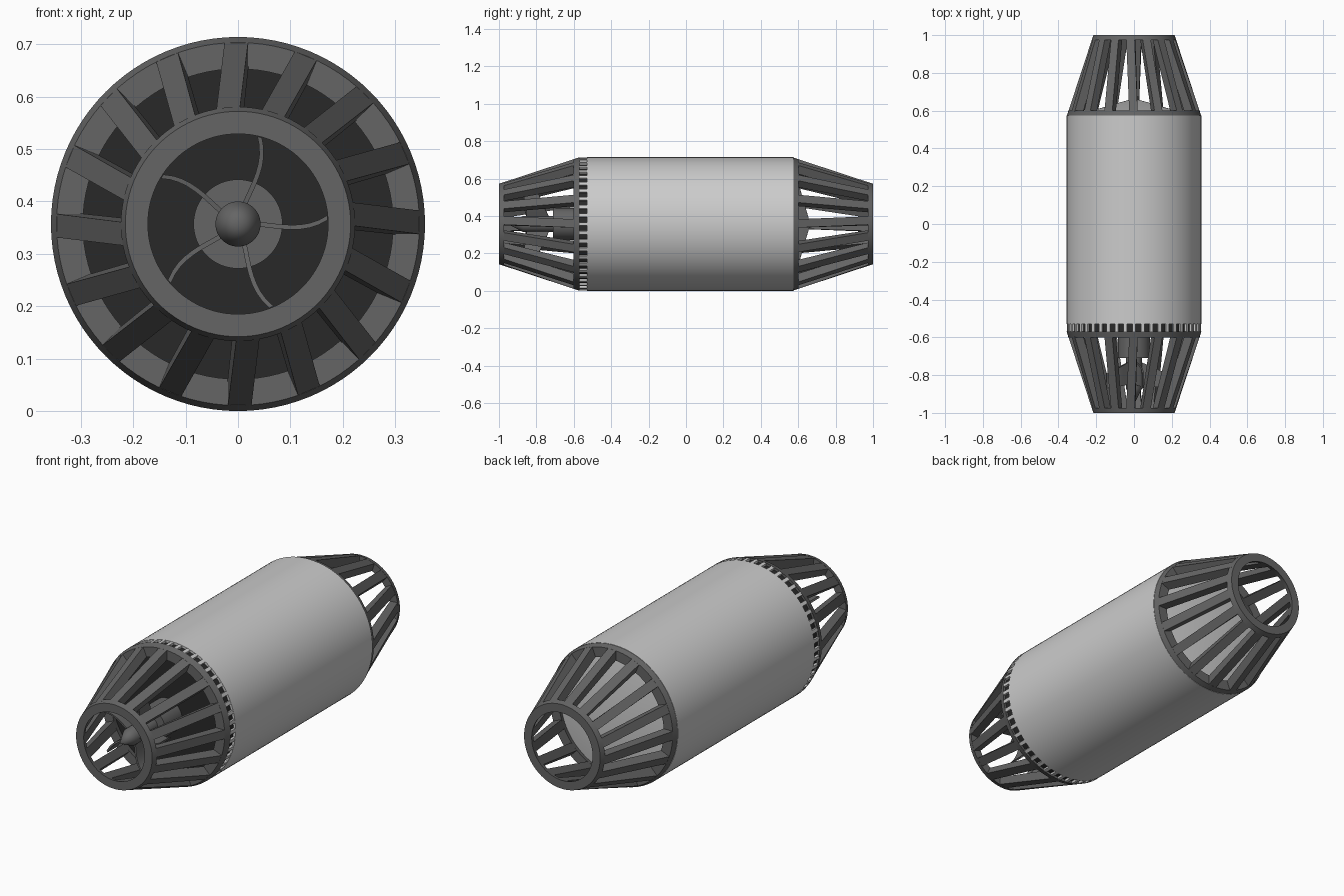
import bpy, bmesh, math

if "Cube" in bpy.data.objects:
    bpy.data.objects.remove(bpy.data.objects["Cube"])

ZC = 0.357          # height of the central axis
R = 0.357           # body radius
BARS = 16


def material(name, v):
    m = bpy.data.materials.new(name)
    m.diffuse_color = (v, v, v, 1)
    m.use_nodes = True
    m.node_tree.nodes["Principled BSDF"].inputs["Base Color"].default_value = m.diffuse_color
    return m


DARK = material("dark_grey", 0.13)
BLACK = material("near_black", 0.022)


def finish(bm, name, mat=None):
    bmesh.ops.remove_doubles(bm, verts=bm.verts, dist=1e-5)
    bmesh.ops.recalc_face_normals(bm, faces=bm.faces)
    me = bpy.data.meshes.new(name)
    bm.to_mesh(me)
    bm.free()
    me.shade_smooth()
    me.set_sharp_from_angle(angle=math.radians(30))
    ob = bpy.data.objects.new(name, me)
    ob.location.z = ZC
    bpy.context.collection.objects.link(ob)
    if mat:
        me.materials.append(mat)
    return ob


def polar(r, y, a, t=0.0):
    """Point at radius r and angle a, shifted sideways by t."""
    c, s = math.cos(a), math.sin(a)
    return (r * c - t * s, y, r * s + t * c)


def lathe(bm, profile, closed=False, n=96):
    """Revolve (radius, y) points round the y axis."""
    pts = profile + profile[:1] if closed else profile
    for (r0, y0), (r1, y1) in zip(pts, pts[1:]):
        for i in range(n):
            a, b = 2 * math.pi * i / n, 2 * math.pi * (i + 1) / n
            co = [polar(r0, y0, a)]
            if r0 > 0:
                co.append(polar(r0, y0, b))
            if r1 > 0:
                co.append(polar(r1, y1, b))
            co.append(polar(r1, y1, a)) if r1 > 0 else co.append((0, y1, 0))
            if r0 == 0:
                co[0] = (0, y0, 0)
            bm.faces.new([bm.verts.new(c) for c in co])
        bmesh.ops.remove_doubles(bm, verts=bm.verts, dist=1e-5)


def loft(bm, sections):
    """Skin a list of four-point sections and cap both ends."""
    rows = [[bm.verts.new(p) for p in s] for s in sections]
    for u, v in zip(rows, rows[1:]):
        for i in range(4):
            j = (i + 1) % 4
            bm.faces.new((u[i], u[j], v[j], v[i]))
    bm.faces.new(rows[0])
    bm.faces.new(rows[-1])


def revolved(name, profile, mat=None, closed=False):
    bm = bmesh.new()
    lathe(bm, profile, closed)
    return finish(bm, name, mat)


# main tube with a shallow cone closing the back
revolved("body", [(0, -0.53), (R, -0.53), (R, 0.575), (0.31, 0.575), (0, 0.665)])

# dark intake plate and the toothed vent band around its rim
revolved("intake_plate", [(0, -0.572), (0.345, -0.572), (0.345, -0.52), (0, -0.52)], BLACK)
bm = bmesh.new()
for k in range(48):
    a = 2 * math.pi * k / 48
    loft(bm, [[polar(r, y, a, t) for y, t in
               ((-0.571, -0.009), (-0.571, 0.009), (-0.525, 0.009), (-0.525, -0.009))]
              for r in (0.335, R - 0.001)])
finish(bm, "vent_teeth")


# conical cages at both ends
def cone_r(y):
    return R - (abs(y) - 0.57) / 0.43 * 0.142


def inner_r(y):
    return cone_r(y) - 0.051 + (abs(y) - 0.57) / 0.43 * 0.008


for name, s in (("front_cage", -1), ("back_cage", 1)):
    bm = bmesh.new()
    for y0, y1 in ((0.57, 0.602), (0.974, 1.0)):
        lathe(bm, [(cone_r(y0), s * y0), (cone_r(y1), s * y1),
                   (inner_r(y1), s * y1), (inner_r(y0), s * y0)], closed=True)
    for k in range(BARS):
        a = math.radians(90.5) + 2 * math.pi * k / BARS
        ends = []
        for y, twist in ((0.595, 0.0), (0.985, math.radians(4.5))):
            ro, ri, b = cone_r(y), inner_r(y), a + twist
            w = 0.0225
            ro -= w * w / (2 * ro)
            ends.append([polar(ro, s * y, b, -w), polar(ro, s * y, b, w),
                         polar(ri, s * y, b, w), polar(ri, s * y, b, -w)])
        loft(bm, ends)
    finish(bm, name, DARK)

# propeller motor, hub and spinner
revolved("motor", [(0, -0.56), (0.085, -0.56), (0.085, -0.71), (0.0, -0.71)], DARK)
revolved("hub", [(0, -0.70), (0.043, -0.70), (0.043, -0.87), (0, -0.955)], DARK)

# five curved blades
bm = bmesh.new()
for k in range(5):
    a = math.radians(4 + 72 * k)
    secs = []
    for i in range(9):
        u = i / 8
        r = 0.035 + 0.136 * u
        ang = a + math.radians(-4 - 22 * u * (1 - u) + 4 * u)
        y0, y1 = -0.85 - 0.02 * u, -0.73 - 0.06 * u
        t = 0.0045
        secs.append([polar(r, y0, ang, -t), polar(r, y0, ang, t),
                     polar(r, y1, ang, t), polar(r, y1, ang, -t)])
    loft(bm, secs)
finish(bm, "propeller_blades", DARK)
